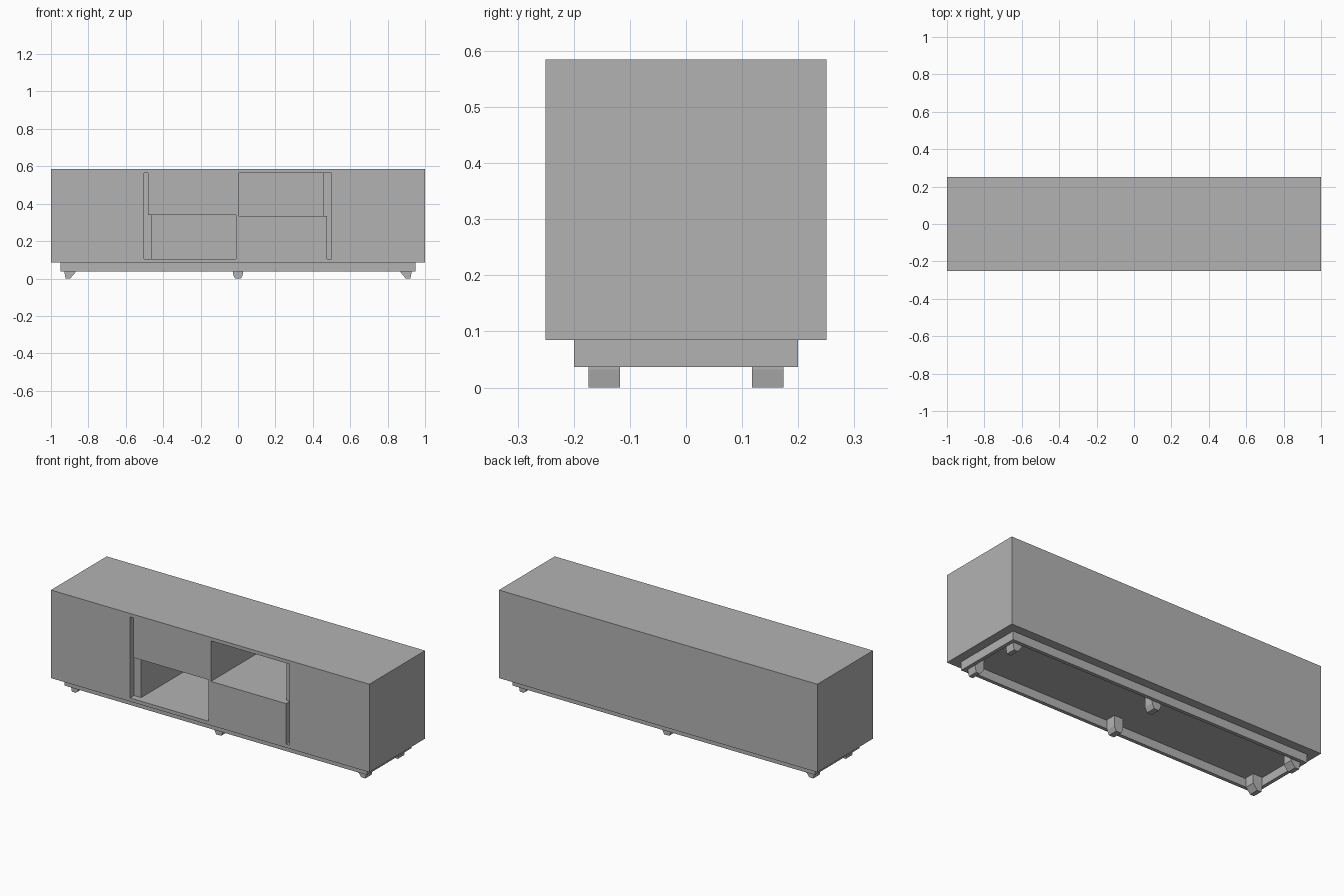
import bpy
import bmesh

cube = bpy.data.objects.get("Cube")
if cube:
    bpy.data.objects.remove(cube, do_unlink=True)

grey = bpy.data.materials.new("plain grey")
grey.use_nodes = True
colour = (0.45, 0.45, 0.45, 1)
grey.diffuse_color = colour
grey.node_tree.nodes["Principled BSDF"].inputs["Base Color"].default_value = colour


def prism(name, outline, y0, y1):
    """Extrude an x-z outline from y0 to y1."""
    bm = bmesh.new()
    face = bm.faces.new([bm.verts.new((x, y0, z)) for x, z in outline])
    new = bmesh.ops.extrude_face_region(bm, geom=[face])["geom"]
    moved = [v for v in new if isinstance(v, bmesh.types.BMVert)]
    bmesh.ops.translate(bm, verts=moved, vec=(0, y1 - y0, 0))
    bmesh.ops.recalc_face_normals(bm, faces=bm.faces)
    mesh = bpy.data.meshes.new(name)
    bm.to_mesh(mesh)
    bm.free()
    mesh.materials.append(grey)
    obj = bpy.data.objects.new(name, mesh)
    bpy.context.collection.objects.link(obj)
    return obj


def rect(x0, x1, z0, z1):
    return [(x0, z0), (x1, z0), (x1, z1), (x0, z1)]


def cut(target, cutter):
    """Subtract the cutter, then discard it."""
    cutter.hide_render = True
    mod = target.modifiers.new("cut", 'BOOLEAN')
    mod.operation = 'DIFFERENCE'
    mod.solver = 'EXACT'
    mod.object = cutter
    bpy.context.view_layer.objects.active = target
    bpy.ops.object.modifier_apply(modifier=mod.name)
    bpy.data.objects.remove(cutter, do_unlink=True)


# Cabinet body with stepped recesses and two open shelves
FRONT, BACK, BASE, TOP = -0.25, 0.25, 0.085, 0.585
LOW, HIGH = 0.105, 0.565
body = prism("cabinet_body", rect(-1, 1, BASE, TOP), FRONT, BACK)

shelves = [  # outer edge, drawer edge, upright edge, inner edge, shelf end, shelf split
    (-0.503, -0.48, -0.459, -0.01, LOW, 0.34),
    (0.5, 0.477, 0.456, 0.005, HIGH, 0.335),
]
for outer, drawer, upright, inner, end, split in shelves:
    far = LOW + HIGH - end
    step = [(outer, end), (inner, end), (inner, split),
            (drawer, split), (drawer, far), (outer, far)]
    cut(body, prism("recess_cutter", step, FRONT - 0.05, FRONT + 0.036))
    cut(body, prism("shelf_cutter", rect(upright, inner, end, split),
                    FRONT - 0.05, BACK - 0.02))

# Plinth frame, open underneath
BOTTOM, BAR = 0.037, 0.02
for label, side in (("left", 1), ("right", -1)):
    x0, x1 = sorted((side * 0.95, side * (0.95 - BAR)))
    prism("plinth_" + label, rect(x0, x1, BOTTOM, BASE), -0.2, 0.2)
for label, side in (("front", -1), ("back", 1)):
    prism("plinth_" + label, rect(-0.95 + BAR, 0.95 - BAR, BOTTOM, BASE),
          side * 0.2, side * (0.2 - BAR))

# Legs: the corner ones taper on the inside, the middle ones on both sides
corner = [(0.928, BASE), (0.928, 0.032), (0.922, 0), (0.897, 0),
          (0.87, 0.032), (0.87, BASE)]
middle = [(0.028, BASE), (0.028, 0.026), (0.016, 0), (-0.016, 0),
          (-0.028, 0.026), (-0.028, BASE)]
legs = {"left": corner, "middle": middle, "right": [(-x, z) for x, z in corner]}
for row, side in (("front", -1), ("back", 1)):
    for place, outline in legs.items():
        prism(f"{row}_{place}_leg", outline, side * 0.118, side * 0.174)
